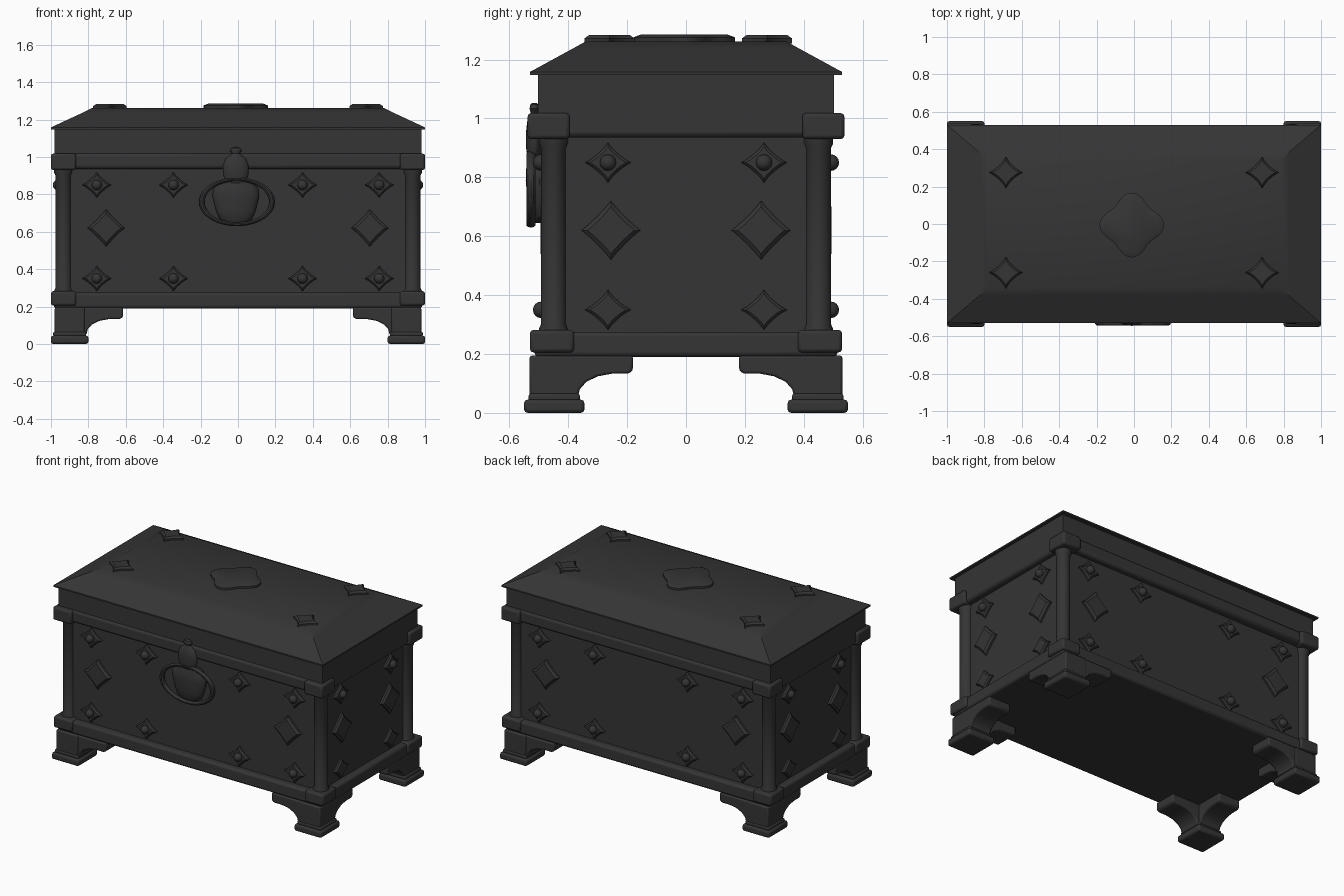
import bpy
import bmesh
from math import cos, sin, pi, radians
from mathutils import Matrix, Vector

if "Cube" in bpy.data.objects:
    bpy.data.objects.remove(bpy.data.objects["Cube"], do_unlink=True)

iron = bpy.data.materials.new("dark_iron")
iron.use_nodes = True
iron.diffuse_color = (0.035, 0.035, 0.035, 1)
bsdf = iron.node_tree.nodes["Principled BSDF"]
bsdf.inputs["Base Color"].default_value = iron.diffuse_color
bsdf.inputs["Roughness"].default_value = 0.7
parts = []


def finish(name, bm, bevel=0):
    bmesh.ops.recalc_face_normals(bm, faces=bm.faces)
    mesh = bpy.data.meshes.new(name)
    bm.to_mesh(mesh)
    bm.free()
    mesh.materials.append(iron)
    ob = bpy.data.objects.new(name, mesh)
    bpy.context.collection.objects.link(ob)
    if bevel:
        mod = ob.modifiers.new("soft_edges", "BEVEL")
        mod.width, mod.segments = bevel, 2
    parts.append(ob)
    return ob


def box(name, x, y, z, bevel=0):
    """Box spanning the given (low, high) ranges."""
    bm = bmesh.new()
    bmesh.ops.create_cube(bm, size=1)
    for v in bm.verts:
        v.co = [(a + b) / 2 + c * (b - a) for c, (a, b) in zip(v.co, (x, y, z))]
    return finish(name, bm, bevel)


def loft(name, rings, frame=Matrix(), bevel=0):
    """Skin a list of closed rings and cap both ends."""
    bm = bmesh.new()
    loops = [[bm.verts.new(frame @ Vector(p)) for p in ring] for ring in rings]
    n = len(loops[0])
    for a, b in zip(loops, loops[1:]):
        for i in range(n):
            j = (i + 1) % n
            bm.faces.new((a[i], a[j], b[j], b[i]))
    bm.faces.new(loops[0])
    bm.faces.new(loops[-1])
    return finish(name, bm, bevel)


def rect(x, y, z):
    return [(-x, -y, z), (x, -y, z), (x, y, z), (-x, y, z)]


def side(*sign_range):
    """Mirror a (low, high) range by a sign."""
    s, a, b = sign_range
    return tuple(sorted((s * a, s * b)))


# Main body, rails and lid
BX, BY = 0.94, 0.47
box("body", (-BX, BX), (-BY, BY), (0.22, 0.98))
box("bottom_rail", (-0.985, 0.985), (-0.515, 0.515), (0.19, 0.275), 0.015)
box("top_rail", (-0.98, 0.98), (-0.515, 0.515), (0.935, 1.02), 0.018)
box("lid_band", (-0.98, 0.98), (-0.503, 0.503), (1.0, 1.15))
loft("lid", [rect(1, 0.53, 1.148), rect(1, 0.53, 1.158),
             rect(0.83, 0.385, 1.237), rect(0.78, 0.34, 1.262)])

# Corner columns, corner blocks and bracket feet
curve = [(0.02, 0.195), (0.02, 0.05), (0.19, 0.05), (0.197, 0.08), (0.22, 0.105),
         (0.26, 0.124), (0.31, 0.133), (0.37, 0.133), (0.385, 0.145), (0.385, 0.195)]
for sx in (-1, 1):
    for sy in (-1, 1):
        tag = ("left" if sx > 0 else "right") + ("_back" if sy > 0 else "_front")

        def column_ring(r, z):
            return [(sx * 0.933 + r * cos(t * pi / 8), sy * 0.45 + r * sin(t * pi / 8), z)
                    for t in range(16)]

        loft("column_" + tag, [column_ring(r, z) for r, z in (
            (0.05, 0.25), (0.05, 0.285), (0.043, 0.3), (0.043, 0.9),
            (0.05, 0.915), (0.05, 0.96))])
        box("lower_block_" + tag, side(sx, 0.865, 1), side(sy, 0.38, 0.53), (0.205, 0.282), 0.012)
        box("upper_block_" + tag, side(sx, 0.865, 1), side(sy, 0.395, 0.538), (0.93, 1.018), 0.012)
        box("foot_pad_" + tag, side(sx, 0.8, 1), side(sy, 0.345, 0.55), (0, 0.045), 0.012)
        box("foot_ankle_" + tag, side(sx, 0.812, 0.988), side(sy, 0.36, 0.535), (0.04, 0.065), 0.008)
        loft("foot_long_wing_" + tag,
             [[(sx * (1 - u), sy * y, z) for u, z in curve] for y in (0.37, 0.525)], bevel=0.008)
        loft("foot_short_wing_" + tag,
             [[(sx * x, sy * (0.55 - u * 0.96), z) for u, z in curve] for x in (0.82, 0.98)],
             bevel=0.008)


# Star plates and rivets
def plate(name, frame, u, v, w, h, power=0.8, depth=0.02):
    def ring(scale, d):
        pts = []
        for i in range(32):
            c, s = cos(i * pi / 16), sin(i * pi / 16)
            r = scale / (abs(c) ** power + abs(s) ** power) ** (1 / power)
            pts.append((u + w * r * c, v + h * r * s, d))
        return pts
    loft(name, [ring(1, -0.005), ring(1, depth * 0.5), ring(0.8, depth)], frame)


def rivet(name, frame, u, v):
    bm = bmesh.new()
    bmesh.ops.create_uvsphere(bm, u_segments=12, v_segments=8, radius=0.028,
                              matrix=frame @ Matrix.Translation((u, v, 0.022)))
    finish(name, bm)


def face_frame(normal, distance):
    n, up = Vector(normal), Vector((0, 0, 1))
    m = Matrix((up.cross(n), up, n)).transposed().to_4x4()
    m.translation = n * distance
    return m


for label, normal, dist, columns, big in (
        ("front", (0, -1, 0), BY, (0.345, 0.755), 0.705),
        ("back", (0, 1, 0), BY, (0.345, 0.755), 0.705),
        ("left", (1, 0, 0), BX, (0.265,), 0.255),
        ("right", (-1, 0, 0), BX, (0.265,), 0.255)):
    frame = face_frame(normal, dist)
    long_side = label in ("front", "back")
    for s in (-1, 1):
        plate(label + "_large_star", frame, s * big, 0.62, 0.1, 0.1, 0.92, 0.024)
        for c in columns:
            for z in (0.35, 0.85):
                plate(label + "_small_star", frame, s * c, z, 0.078, 0.068, 0.85)
                if long_side or z > 0.5:
                    rivet(label + "_rivet", frame, s * c, z)

# Lid ornaments
lid_top = Matrix.Translation((0, 0, 1.26))
for sx in (-1, 1):
    for y in (-0.26, 0.275):
        plate("lid_star", lid_top, sx * 0.685, y, 0.09, 0.085, 0.8, 0.024)


def medallion_ring(scale, d):
    return [(-0.012 + scale * (0.153 + 0.02 * cos(t * pi / 6)) * cos(t * pi / 24),
             -0.006 + scale * (0.153 + 0.02 * cos(t * pi / 6)) * sin(t * pi / 24), d)
            for t in range(48)]


loft("lid_medallion", [medallion_ring(1, -0.005), medallion_ring(1, 0.015),
                       medallion_ring(0.85, 0.025)], lid_top)

# Urn-shaped hasp with its ring
urn = [(0.05, 0.645), (0.085, 0.665), (0.105, 0.71), (0.125, 0.79), (0.12, 0.83),
       (0.09, 0.862), (0.055, 0.875), (0.067, 0.9), (0.069, 0.95), (0.055, 0.99),
       (0.03, 1.01), (0.02, 1.018), (0.032, 1.033), (0.022, 1.048), (0.006, 1.052)]
loft("hasp", [[(-0.012 + r * cos(t * pi / 12),
                (-0.497 if z < 0.87 else -0.515) + (0.006 + 0.33 * r) * sin(t * pi / 12), z)
               for t in range(24)] for r, z in urn])

bpy.ops.mesh.primitive_torus_add(major_segments=40, minor_segments=10, major_radius=0.188,
                                 minor_radius=0.016, location=(-0.006, -0.527, 0.76),
                                 rotation=(pi / 2, 0, 0))
ring = bpy.context.object
ring.name = "hasp_ring"
ring.scale = (1, 0.64, 1)
ring.data.materials.append(iron)
parts.append(ring)

# Smooth rounded parts, keep edges sharp
bpy.ops.object.select_all(action="DESELECT")
for ob in parts:
    ob.select_set(True)
bpy.context.view_layer.objects.active = parts[0]
bpy.ops.object.shade_smooth_by_angle(angle=radians(35))
